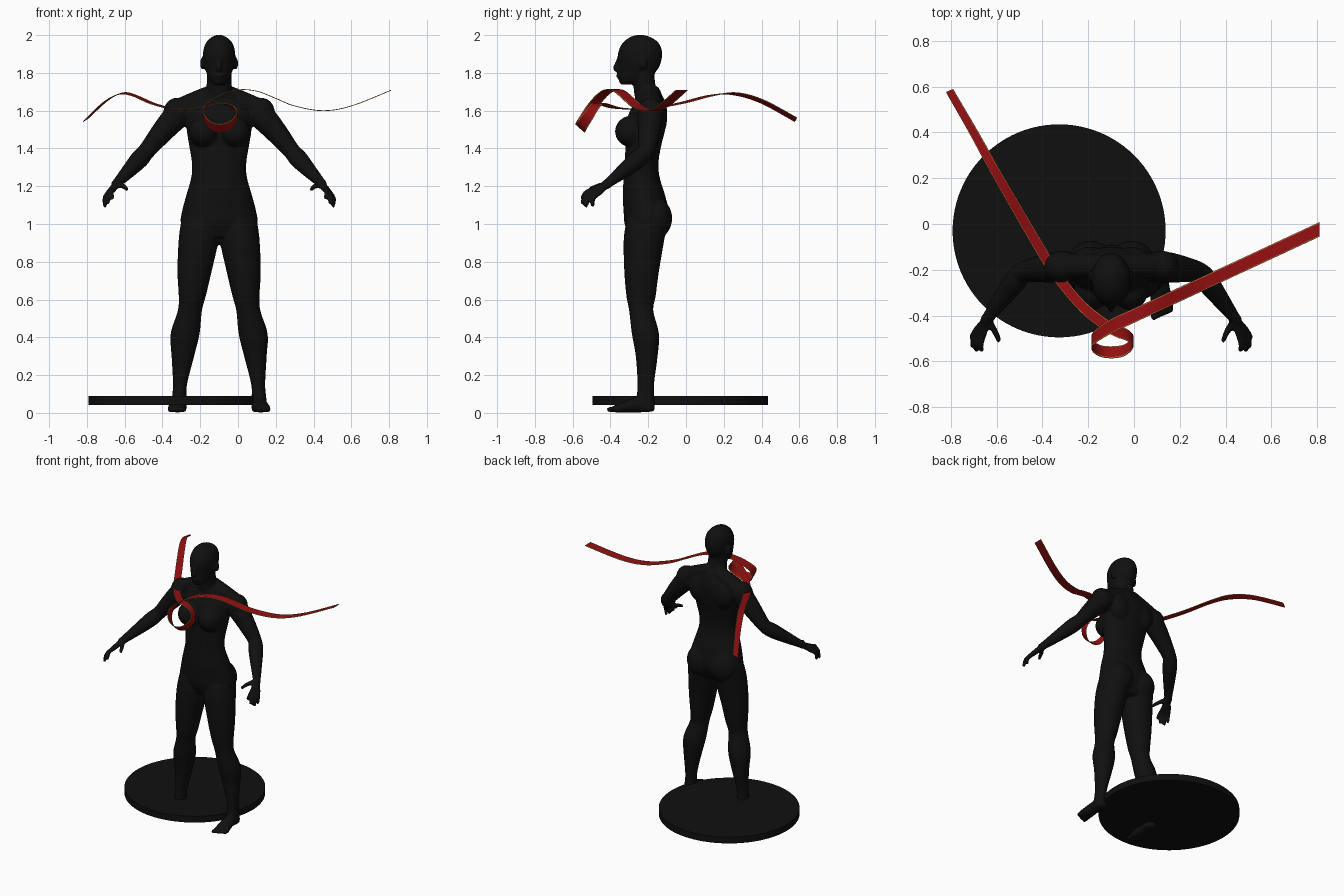
import bpy, bmesh, math
from mathutils import Vector, Matrix

CX = -0.1  # body centre line


def material(name, rgb):
    m = bpy.data.materials.new(name)
    m.diffuse_color = (*rgb, 1)
    return m


BLACK = material("black", (0.005, 0.005, 0.005))
RED = material("dark red", (0.30, 0.005, 0.006))
GOLD = material("gold edge", (0.60, 0.22, 0.05))


def spline(pts, n):
    """Catmull-Rom through tuples of any length."""
    out = []
    for i in range(len(pts) - 1):
        a, b, c, d = (pts[max(i - 1, 0)], pts[i], pts[i + 1], pts[min(i + 2, len(pts) - 1)])
        for k in range(n):
            t = k / n
            out.append(tuple(0.5 * (2 * q + (r - p) * t + (2 * p - 5 * q + 4 * r - s) * t * t
                                    + (3 * q - p - 3 * r + s) * t ** 3)
                             for p, q, r, s in zip(a, b, c, d)))
    return out + [tuple(pts[-1])]


def finish(bm, name, mats):
    me = bpy.data.meshes.new(name)
    bm.to_mesh(me)
    bm.free()
    ob = bpy.data.objects.new(name, me)
    bpy.context.collection.objects.link(ob)
    for m in mats:
        me.materials.append(m)
    return ob


def loft(bm, rings, n=20):
    """Closed skin over rings of (centre, u, v)."""
    loops = [[bm.verts.new(c + u * math.cos(2 * math.pi * k / n) + v * math.sin(2 * math.pi * k / n))
              for k in range(n)] for c, u, v in rings]
    for a, b in zip(loops, loops[1:]):
        for k in range(n):
            bm.faces.new((a[k], a[(k + 1) % n], b[(k + 1) % n], b[k]))
    bm.faces.new(loops[0])
    bm.faces.new(loops[-1])


def stack(bm, secs, s=1):
    """Horizontal ellipses: x, y, z, rx, ry."""
    loft(bm, [(Vector((CX + s * x, y, z)), Vector((rx, 0, 0)), Vector((0, ry, 0)))
              for x, y, z, rx, ry in spline(secs, 4)], 32)


def profile(bm, rows):
    """Centred stack from z, half width, front y, back y."""
    stack(bm, [(0, (f + b) / 2, z, w, (b - f) / 2) for z, w, f, b in rows])


def tube(bm, secs, s=1, n=14):
    """Round tube: x, y, z, radius."""
    p = spline(secs, 4)
    c = [Vector((CX + s * q[0], q[1], q[2])) for q in p]
    rings = []
    for i, q in enumerate(p):
        t = (c[min(i + 1, len(c) - 1)] - c[max(i - 1, 0)]).normalized()
        u = t.orthogonal().normalized() if i == 0 else (u - t * u.dot(t)).normalized()
        rings.append((c[i], u * q[3], t.cross(u) * q[3]))
    loft(bm, rings, n)


def ball(bm, pos, rad, s=1):
    m = Matrix.Translation((CX + s * pos[0], pos[1], pos[2])) @ Matrix.Diagonal((*rad, 1))
    bmesh.ops.create_uvsphere(bm, u_segments=24, v_segments=16, radius=1, matrix=m)


body = bmesh.new()

# torso
profile(body, [(.93, .13, -.30, -.13), (1.0, .2, -.325, -.10), (1.06, .198, -.33, -.09),
               (1.15, .175, -.335, -.11), (1.25, .147, -.33, -.14), (1.33, .145, -.325, -.145),
               (1.42, .16, -.32, -.13), (1.5, .172, -.32, -.11), (1.58, .175, -.305, -.10),
               (1.63, .165, -.28, -.105), (1.67, .12, -.265, -.12), (1.71, .07, -.262, -.14)])
# neck and head
stack(body, [(0, -.19, 1.62, .085, .07), (0, -.21, 1.69, .068, .064),
             (0, -.222, 1.75, .066, .058), (0, -.225, 1.82, .066, .06)])
profile(body, [(1.738, .03, -.345, -.29), (1.765, .052, -.358, -.215), (1.80, .067, -.36, -.165),
               (1.84, .08, -.358, -.138), (1.89, .086, -.362, -.126), (1.93, .081, -.352, -.13),
               (1.965, .066, -.33, -.15), (1.99, .038, -.295, -.19), (2.002, .01, -.255, -.23)])
tube(body, [(0, -.352, 1.885, .009), (0, -.365, 1.85, .012), (0, -.372, 1.822, .014), (0, -.355, 1.812, .011)])
ball(body, (0, -.358, 1.785), (.026, .012, .012))  # lips

for s in (1, -1):
    ball(body, (.088, -.225, 1.85), (.013, .02, .034), s)      # ear
    ball(body, (.082, -.29, 1.49), (.08, .086, .083), s)       # chest
    ball(body, (.09, -.165, 1.03), (.1, .092, .11), s)         # buttock
    ball(body, (.225, -.187, 1.59), (.07, .07, .078), s)       # shoulder
    ball(body, (.09, -.15, 1.56), (.085, .05, .1), s)          # shoulder blade
    tube(body, [(.02, -.185, 1.69, .054), (.11, -.183, 1.655, .054), (.21, -.183, 1.605, .06)], s)
    # arm
    tube(body, [(.19, -.187, 1.60, .07), (.25, -.19, 1.545, .068), (.32, -.198, 1.465, .057),
                (.385, -.212, 1.385, .046), (.42, -.252, 1.345, .05), (.475, -.325, 1.285, .04),
                (.535, -.405, 1.222, .027), (.55, -.425, 1.205, .027)], s)
    # hand: palm, four fingers, thumb
    knuckles = [(.59, -.465, 1.16), (.583, -.478, 1.165), (.572, -.486, 1.172), (.56, -.488, 1.182)]
    tips = [(.606, -.495, 1.092), (.605, -.533, 1.088), (.588, -.553, 1.105), (.562, -.553, 1.132)]
    for k, t in zip(knuckles, tips):
        tube(body, [(.543, -.418, 1.212, .02), (*k, .0155)], s, 10)
        mid = ((k[0] + t[0]) / 2 + .008, (k[1] + t[1]) / 2 - .01, (k[2] + t[2]) / 2 + .01)
        tube(body, [(*k, .0145), (*mid, .013), (*t, .0105)], s, 10)
    tube(body, [(.54, -.42, 1.21, .018), (.515, -.455, 1.203, .0155), (.497, -.49, 1.193, .013),
                (.488, -.515, 1.18, .0105)], s, 10)
    # leg
    stack(body, [(.1, -.205, 1.02, .1, .11), (.108, -.222, .92, .106, .108), (.13, -.235, .75, .091, .092),
                 (.142, -.238, .62, .072, .078), (.155, -.237, .54, .064, .064), (.18, -.215, .42, .077, .072),
                 (.192, -.208, .3, .06, .058), (.207, -.213, .15, .037, .044), (.211, -.215, .07, .04, .048),
                 (.211, -.214, .012, .038, .048)], s)
    # foot: ellipses stacked along y
    loft(body, [(Vector((CX + s * x, y, z)), Vector((rx, 0, 0)), Vector((0, 0, rz)))
                for x, y, z, rx, rz in spline([(.21, -.168, .03, .026, .022), (.212, -.215, .045, .038, .042),
                                               (.215, -.27, .042, .04, .04), (.22, -.33, .03, .05, .028),
                                               (.223, -.385, .02, .05, .017)], 4)])
    for i in range(5):  # toes
        x, y = .187 + .018 * i, -.418 + .008 * i
        tube(body, [(x, y + .045, .019, .014), (x, y + .01, .017, .0135), (x, y, .015, .009)], s, 10)

bmesh.ops.recalc_face_normals(body, faces=body.faces)
figure = finish(body, "figure", [BLACK])
rm = figure.modifiers.new("merge", 'REMESH')
rm.mode = 'VOXEL'
rm.voxel_size = 0.0075
rm.use_smooth_shade = True
sm = figure.modifiers.new("soften", 'SMOOTH')
sm.factor = 0.5
sm.iterations = 5

# round platform
disc = bmesh.new()
bmesh.ops.create_cone(disc, cap_ends=True, segments=96, radius1=.465, radius2=.465, depth=.046,
                      matrix=Matrix.Translation((-.327, -.03, .066)))
platform = finish(disc, "round_platform", [BLACK])

# ribbon: centre x, y, z and full width vector
tail = [(-.805, .582, 1.552, .03, .013, .02), (-.70, .40, 1.65, .03, .02, .015),
        (-.62, .255, 1.69, .03, .03, .01), (-.55, .132, 1.68, .03, .035, 0),
        (-.45, -.04, 1.637, .03, .04, 0), (-.34, -.22, 1.61, .025, .045, 0),
        (-.22, -.365, 1.614, .01, .055, 0), (-.1, -.455, 1.638, 0, .055, 0)]
curl = [(-.03, -.485, 1.62, 0, .05, -.015), (-.005, -.515, 1.575, 0, .045, -.035),
        (-.04, -.55, 1.525, 0, .048, -.043), (-.095, -.56, 1.507, 0, .05, -.045),
        (-.15, -.553, 1.525, 0, .048, -.043), (-.182, -.527, 1.572, 0, .048, -.035),
        (-.172, -.495, 1.622, 0, .055, -.015)]
sweep = [(x, -.40 + .465 * x, z, 0, .063, 0) for x, z in
         [(-.1, 1.68), (0, 1.71), (.1, 1.703), (.2, 1.665), (.3, 1.625), (.45, 1.60), (.6, 1.625), (.81, 1.708)]]
rib = bmesh.new()
rows = []
for q in spline(tail + curl + sweep, 10):
    c, w = Vector(q[:3]), Vector(q[3:]) / 2
    rows.append([rib.verts.new(c + w * k) for k in (-1, -.86, .86, 1)])
for a, b in zip(rows, rows[1:]):
    for k in range(3):
        f = rib.faces.new((a[k], b[k], b[k + 1], a[k + 1]))
        f.material_index = 0 if k == 1 else 1
        f.smooth = True
ribbon = finish(rib, "ribbon", [RED, GOLD])
so = ribbon.modifiers.new("thickness", 'SOLIDIFY')
so.thickness = 0.004
so.offset = 0
